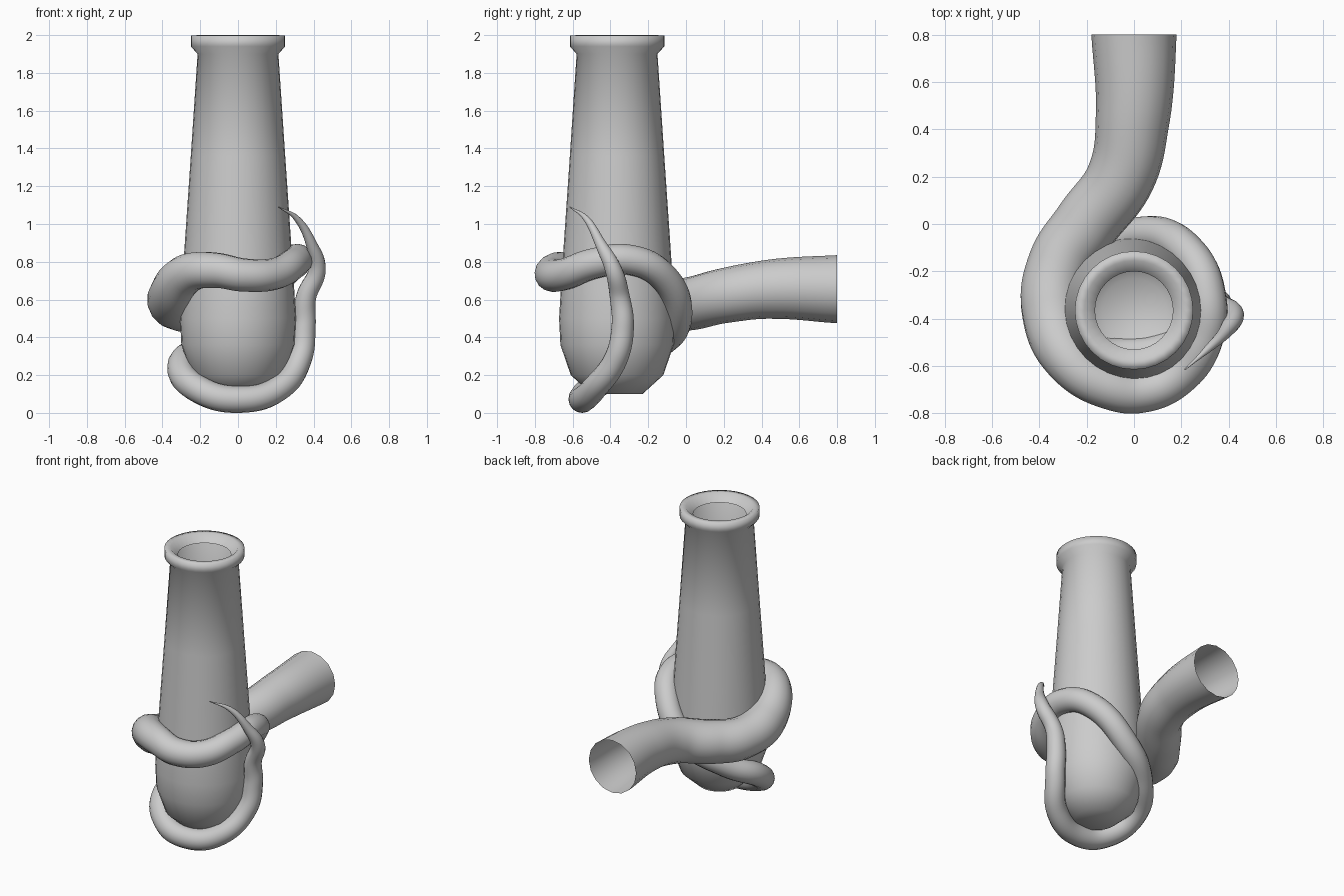
import bpy, bmesh, math
from mathutils import Vector

if "Cube" in bpy.data.objects:
    bpy.data.objects.remove(bpy.data.objects["Cube"])

grey = bpy.data.materials.new("light grey")
grey.diffuse_color = (0.6, 0.6, 0.6, 1)
grey.use_nodes = True
grey.node_tree.nodes["Principled BSDF"].inputs["Base Color"].default_value = grey.diffuse_color
AXIS_Y = -0.365


def lathe(name, profile, sides=32):
    """Open shell turned around the vertical axis of the bottle."""
    bm = bmesh.new()
    rings = []
    for r, z in profile:
        rings.append([bm.verts.new((r * math.cos(2 * math.pi * i / sides),
                                    AXIS_Y + r * math.sin(2 * math.pi * i / sides), z))
                      for i in range(sides)])
    bm.faces.new(rings[0][::-1])
    for a, b in zip(rings, rings[1:]):
        for i in range(sides):
            j = (i + 1) % sides
            bm.faces.new((a[i], a[j], b[j], b[i]))
    for f in bm.faces:
        f.smooth = True
    me = bpy.data.meshes.new(name)
    bm.to_mesh(me)
    bm.free()
    ob = bpy.data.objects.new(name, me)
    bpy.context.collection.objects.link(ob)
    me.materials.append(grey)
    return ob


def tapered_tube(name, points):
    """Smooth open tube through (x, y, z, radius) points."""
    cu = bpy.data.curves.new(name, 'CURVE')
    cu.dimensions = '3D'
    cu.bevel_depth = 1.0
    cu.bevel_resolution = 6
    cu.resolution_u = 10
    cu.use_fill_caps = False
    sp = cu.splines.new('BEZIER')
    sp.radius_interpolation = 'CARDINAL'
    sp.bezier_points.add(len(points) - 1)
    for bp, (x, y, z, r) in zip(sp.bezier_points, points):
        bp.co = (x, y, z)
        bp.radius = r
        bp.handle_left_type = bp.handle_right_type = 'AUTO'
    # the thick end leaves straight backwards
    first = sp.bezier_points[0]
    first.handle_left_type = first.handle_right_type = 'FREE'
    first.handle_right = first.co + Vector((0, -0.1, 0))
    first.handle_left = first.co + Vector((0, 0.1, 0))
    ob = bpy.data.objects.new(name, cu)
    bpy.context.collection.objects.link(ob)
    cu.materials.append(grey)
    bpy.ops.object.select_all(action='DESELECT')
    ob.select_set(True)
    bpy.context.view_layer.objects.active = ob
    bpy.ops.object.convert(target='MESH')
    bpy.ops.object.shade_smooth()
    return ob


# bottle: rounded base, tapering neck, rolled lip with an open mouth
lathe("bottle", [(0.135, 0.10), (0.245, 0.20), (0.30, 0.36), (0.307, 0.50),
                 (0.298, 0.65), (0.285, 0.85), (0.25, 1.36), (0.214, 1.90),
                 (0.25, 1.94), (0.25, 1.997), (0.21, 2.0), (0.165, 1.95)])

# tentacle: thick root at the back, two turns around the bottle, thin hooked tip
tapered_tube("tentacle", [
    (0.0, 0.80, 0.655, 0.18),
    (-0.005, 0.45, 0.655, 0.157),
    (-0.055, 0.20, 0.62, 0.145),
    (-0.20, 0.0, 0.575, 0.14),
    (-0.315, -0.17, 0.57, 0.135),
    (-0.345, -0.37, 0.62, 0.13),
    (-0.26, -0.59, 0.74, 0.105),
    (-0.12, -0.685, 0.755, 0.094),
    (0.03, -0.71, 0.73, 0.088),
    (0.19, -0.64, 0.735, 0.084),
    (0.295, -0.49, 0.79, 0.081),
    (0.31, -0.31, 0.812, 0.08),
    (0.235, -0.13, 0.73, 0.078),
    (0.03, -0.045, 0.50, 0.077),
    (-0.19, -0.16, 0.35, 0.076),
    (-0.30, -0.36, 0.235, 0.075),
    (-0.20, -0.51, 0.12, 0.073),
    (0.0, -0.55, 0.071, 0.071),
    (0.21, -0.49, 0.125, 0.067),
    (0.33, -0.37, 0.29, 0.063),
    (0.352, -0.335, 0.46, 0.06),
    (0.36, -0.35, 0.61, 0.054),
    (0.42, -0.385, 0.76, 0.045),
    (0.39, -0.45, 0.89, 0.03),
    (0.31, -0.53, 1.03, 0.016),
    (0.215, -0.615, 1.09, 0.003),
])
